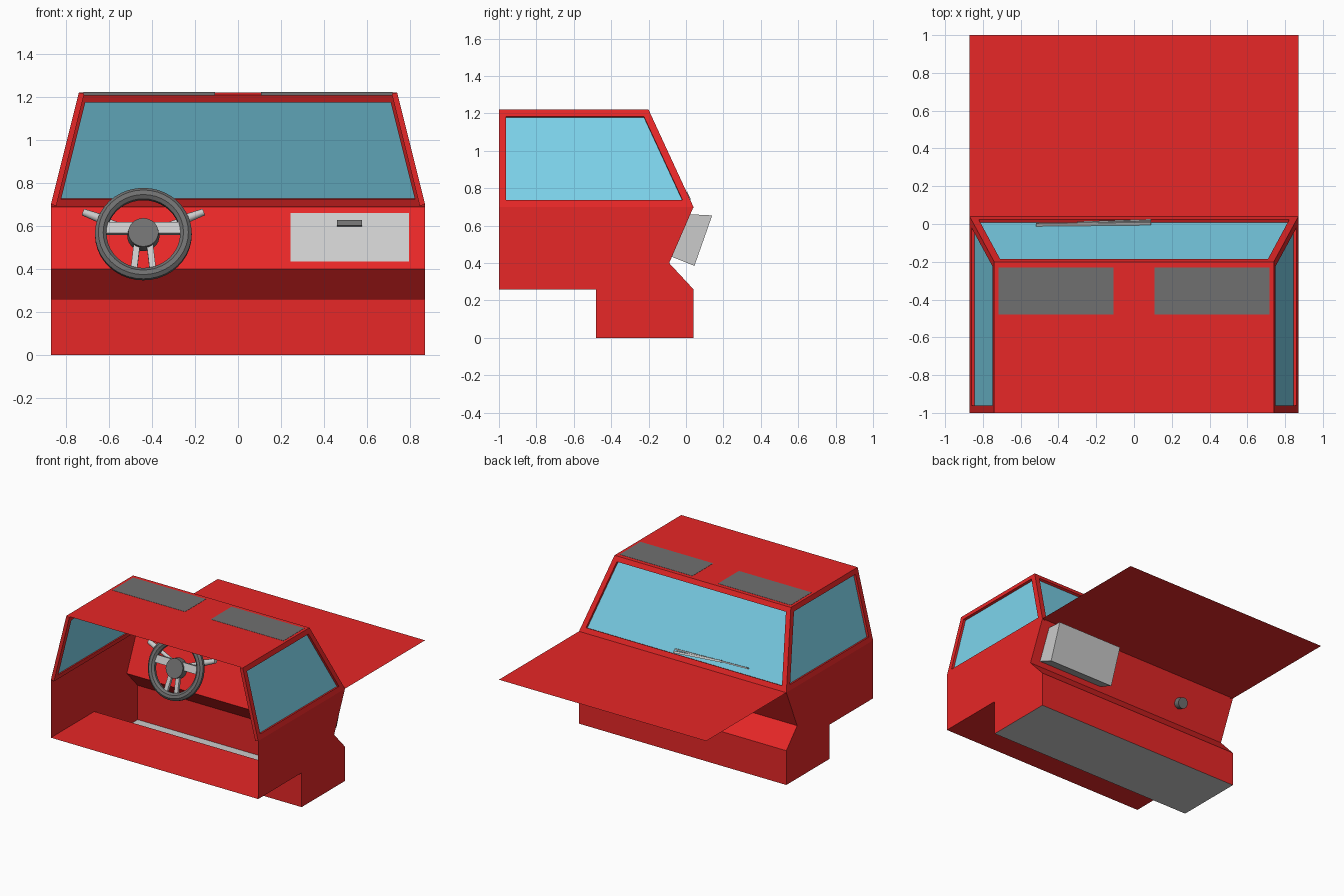
import bpy, bmesh, math
from mathutils import Matrix, Vector

if "Cube" in bpy.data.objects:
    bpy.data.objects.remove(bpy.data.objects["Cube"])


def mat(name, r, g, b):
    m = bpy.data.materials.new(name)
    m.diffuse_color = (r, g, b, 1)
    m.use_nodes = True
    m.node_tree.nodes["Principled BSDF"].inputs["Base Color"].default_value = m.diffuse_color
    return m


RED = mat("red_paint", 0.80, 0.02, 0.02)
GLASS = mat("window_glass", 0.205, 0.66, 0.84)
DARK = mat("dark_plastic", 0.163, 0.163, 0.163)
GREY = mat("light_plastic", 0.61, 0.61, 0.61)
W = 0.87      # half width of the body
TW = 0.74     # half width of the roof


def mesh(name, verts, faces, m=None):
    me = bpy.data.meshes.new(name)
    me.from_pydata([tuple(v) for v in verts], [], faces)
    ob = bpy.data.objects.new(name, me)
    bpy.context.collection.objects.link(ob)
    if m:
        me.materials.append(m)
    return ob


def strip(name, profile, x0, x1, m=None, solid=False):
    """Sweep a (y, z) profile along x; solid closes it and adds end caps."""
    n = len(profile)
    verts = [(x, y, z) for x in (x0, x1) for y, z in profile]
    faces = [(i, (i + 1) % n, n + (i + 1) % n, n + i) for i in range(n if solid else n - 1)]
    if solid:
        faces += [tuple(reversed(range(n))), tuple(range(n, 2 * n))]
    return mesh(name, verts, faces, m)


def window(name, pts, border=0.038, depth=0.026):
    """Framed pane: inset the outline, thicken the border inward, set glass back."""
    bm = bmesh.new()
    face = bm.faces.new([bm.verts.new(p) for p in pts])
    bm.normal_update()
    if face.normal.dot(face.calc_center_median() - Vector((0, -0.5, 0.9))) < 0:
        face.normal_flip()
    normal = face.normal.copy()
    bmesh.ops.inset_region(bm, faces=[face], thickness=border,
                           use_boundary=True, use_even_offset=True)
    pane = [v.co - normal * 0.018 for v in face.verts]
    bm.faces.remove(face)
    bmesh.ops.solidify(bm, geom=bm.faces[:], thickness=depth)
    # make sure the thickness goes inward
    for v in bm.verts:
        d = (v.co - Vector(pts[0])).dot(normal)
        if abs(d) > depth / 2:
            v.co -= normal * (d + depth)
    bmesh.ops.recalc_face_normals(bm, faces=bm.faces[:])
    ob = mesh(name + "_frame", [], [], RED)
    bm.to_mesh(ob.data)
    bm.free()
    mesh(name + "_glass", pane, [(0, 1, 2, 3)], GLASS)


def box(name, size, matrix, m=GREY):
    bpy.ops.mesh.primitive_cube_add(size=1)
    ob = bpy.context.object
    ob.name = name
    ob.data.transform(Matrix.Diagonal((*size, 1)))
    ob.matrix_world = matrix
    ob.data.materials.append(m)
    return ob


def bar(name, a, b, width, thick, base, m=GREY):
    """Flat bar between two points in the local frame of base."""
    a, b = Vector(a), Vector(b)
    x = (b - a).normalized()
    z = Vector((0, 0, 1))
    z = (z - x * z.dot(x)).normalized()
    y = z.cross(x)
    rot = Matrix((x, y, z)).transposed().to_4x4()
    return box(name, ((b - a).length, width, thick),
               base @ Matrix.Translation((a + b) / 2) @ rot, m)


def tube(name, a, b, r1, r2, base, m=GREY, sides=24):
    """Round rod between two points in the local frame of base."""
    a, b = Vector(a), Vector(b)
    bpy.ops.mesh.primitive_cone_add(vertices=sides, radius1=r1, radius2=r2, depth=(b - a).length)
    ob = bpy.context.object
    ob.name = name
    bpy.ops.object.shade_smooth_by_angle()
    aim = (b - a).to_track_quat('Z', 'Y').to_matrix().to_4x4()
    ob.matrix_world = base @ Matrix.Translation((a + b) / 2) @ aim
    ob.data.materials.append(m)
    return ob


def ring(name, radius, half_w, half_d, base, m, segs=40, sides=8):
    """Ring with a flattened eight-sided section around local z."""
    verts, faces = [], []
    k = 1 / math.cos(math.pi / sides)
    for i in range(segs):
        a = 2 * math.pi * i / segs
        for j in range(sides):
            t = 2 * math.pi * (j + 0.5) / sides
            r = radius + half_w * k * math.cos(t)
            verts.append((r * math.cos(a), r * math.sin(a), half_d * k * math.sin(t)))
            p, q = i * sides, (i + 1) % segs * sides
            faces.append((p + j, q + j, q + (j + 1) % sides, p + (j + 1) % sides))
    ob = mesh(name, verts, faces, m)
    bpy.ops.object.select_all(action='DESELECT')
    bpy.context.view_layer.objects.active = ob
    ob.select_set(True)
    bpy.ops.object.shade_smooth_by_angle()
    ob.matrix_world = base
    return ob


# body panels: seat floor, firewall with dashboard, footwell floor
strip("seat_floor", [(-1, 0.26), (-0.48, 0.26), (-0.48, 0)], -W, W, RED)
strip("footwell_floor", [(-0.48, 0), (0.04, 0)], -W, W, GREY)
strip("dashboard_firewall", [(0.04, 0), (0.04, 0.26), (-0.09, 0.4), (0.04, 0.7)], -W, W, RED)
strip("hood", [(0.04, 0.7), (1, 0.7)], -W, W, RED)
strip("roof", [(-1, 1.22), (-0.2, 1.22)], -TW, TW, RED)

# side walls and windows
side = [(-1, 0.26), (-0.48, 0.26), (-0.48, 0), (0.04, 0),
        (0.04, 0.26), (-0.09, 0.4), (0.04, 0.7), (-1, 0.7)]
for s, tag in ((-1, "left"), (1, "right")):
    mesh(tag + "_side_wall", [(s * W, y, z) for y, z in side],
         [tuple(range(8))[::s]], RED)
    window(tag + "_window", [(s * W, -1, 0.7), (s * W, 0.04, 0.7),
                             (s * TW, -0.2, 1.22), (s * TW, -1, 1.22)])
    # sun visor tucked into the roof
    box(tag + "_sun_visor", (0.61, 0.25, 0.016),
        Matrix.Translation((s * 0.413, -0.355, 1.2135)), DARK)
window("windshield", [(-W, 0.04, 0.7), (W, 0.04, 0.7), (TW, -0.2, 1.22), (-TW, -0.2, 1.22)])

# glove box passing through the dashboard, with its handle
strip("glove_box", [(0.019, 0.661), (0.14, 0.655), (0.045, 0.385), (-0.079, 0.435)],
      0.245, 0.795, GREY, solid=True)
box("glove_box_handle", (0.115, 0.026, 0.02),
    Matrix.Translation((0.518, -0.006, 0.611)) @ Matrix.Rotation(math.radians(66.6), 4, 'X'), DARK)

# steering wheel, built in a frame tilted toward the driver
base = Matrix.Translation((-0.44, -0.112, 0.562)) @ Matrix.Rotation(math.radians(70), 4, 'X')
ring("steering_rim", 0.198, 0.027, 0.025, base, DARK)
tube("steering_hub", (0, 0, -0.025), (0, 0, 0.025), 0.075, 0.07, base, DARK, 32)
tube("steering_column", (0, 0, -0.13), (0, 0, -0.02), 0.04, 0.04, base, DARK)
for s, tag in ((-1, "left"), (1, "right")):
    bar(tag + "_upper_spoke", (s * 0.04, 0.028, 0), (s * 0.185, 0.028, 0), 0.055, 0.024, base)
    bar(tag + "_lower_spoke", (s * 0.03, -0.05, 0), (s * 0.045, -0.185, 0), 0.03, 0.022, base)
    tube(tag + "_stalk", (s * 0.02, 0.02, -0.04), (s * 0.2, 0.09, -0.035), 0.012, 0.014, base)
    tube(tag + "_stalk_grip", (s * 0.19, 0.086, -0.035), (s * 0.28, 0.121, -0.033), 0.022, 0.016, base)

# windshield wiper lying on the glass (local y runs up the glass)
glass = Matrix.Translation((0, 0.04, 0.7)) @ Matrix.Rotation(math.radians(114.8), 4, 'X')
bar("wiper_blade", (-0.52, 0.085, 0.008), (0.09, 0.07, 0.008), 0.01, 0.016, glass)
bar("wiper_arm", (0.09, 0.05, 0.006), (-0.3, 0.08, 0.006), 0.016, 0.02, glass)
